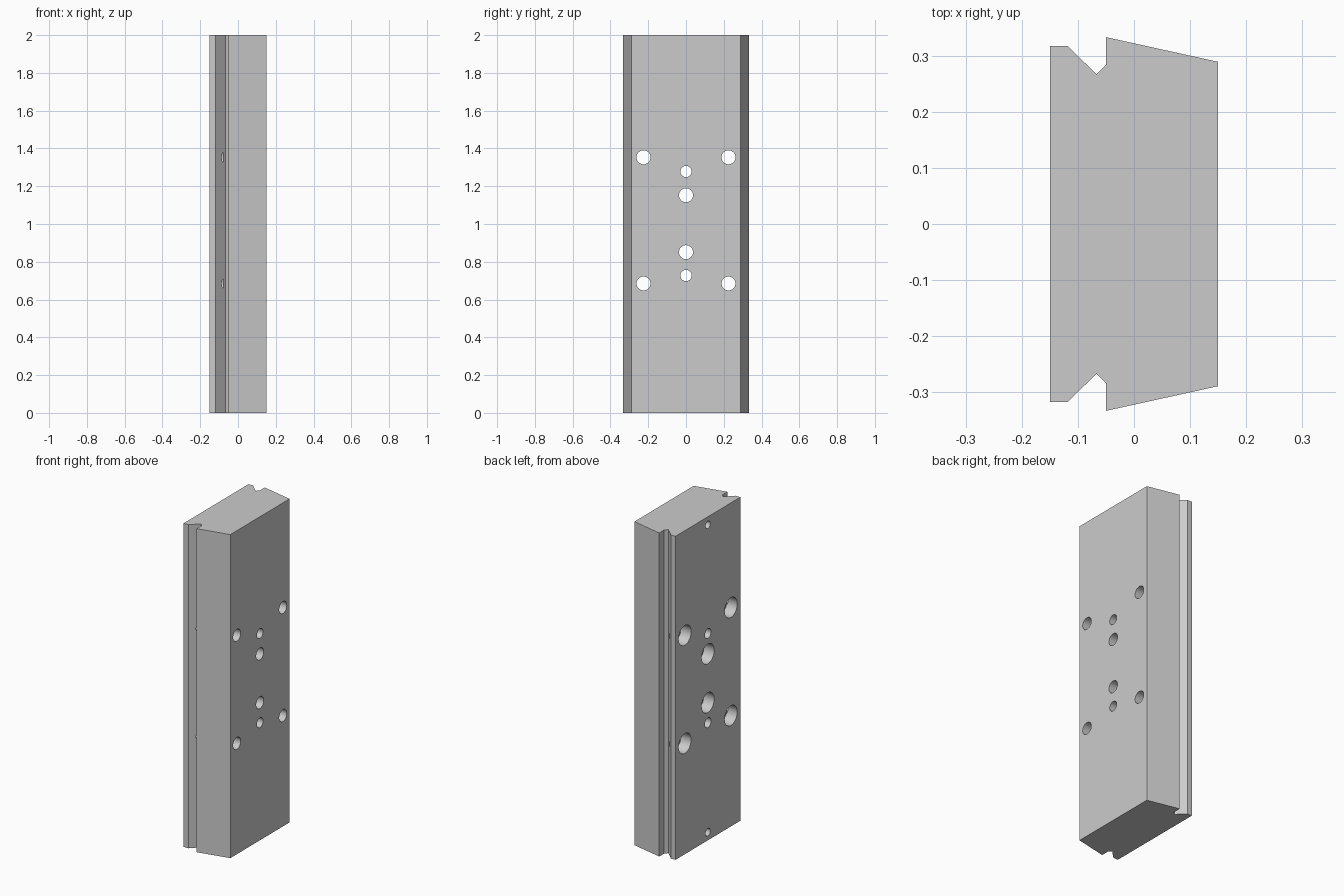
import bpy
import bmesh
from math import pi, radians
from mathutils import Matrix

if "Cube" in bpy.data.objects:
    bpy.data.objects.remove(bpy.data.objects["Cube"], do_unlink=True)

HEIGHT = 2.0
BACK, FACE = -0.15, 0.15   # x of the counterbored face and of the plain face


def make_material(name, rgb):
    mat = bpy.data.materials.new(name)
    mat.use_nodes = True
    colour = (*rgb, 1.0)
    mat.diffuse_color = colour
    mat.node_tree.nodes["Principled BSDF"].inputs["Base Color"].default_value = colour
    return mat


def make_object(name, bm):
    bmesh.ops.recalc_face_normals(bm, faces=bm.faces)
    mesh = bpy.data.meshes.new(name)
    bm.to_mesh(mesh)
    bm.free()
    obj = bpy.data.objects.new(name, mesh)
    bpy.context.collection.objects.link(obj)
    return obj


def cut_holes(target, name, holes, x0, x1):
    """Drill (y, z, radius) holes along x from x0 to x1."""
    bm = bmesh.new()
    for y, z, r in holes:
        place = Matrix.Translation(((x0 + x1) / 2, y, z)) @ Matrix.Rotation(pi / 2, 4, 'Y')
        bmesh.ops.create_cone(bm, cap_ends=True, segments=40, radius1=r, radius2=r,
                              depth=x1 - x0, matrix=place)
    cutter = make_object(name, bm)
    cutter.hide_render = True
    mod = target.modifiers.new(name, 'BOOLEAN')
    mod.operation = 'DIFFERENCE'
    mod.solver = 'EXACT'
    mod.object = cutter
    bpy.ops.object.modifier_apply(modifier=mod.name)
    bpy.data.objects.remove(cutter, do_unlink=True)


# Plate: mirrored cross-section with V grooves and tapered flanks, extruded upward
half = [(BACK, 0.317), (-0.118, 0.317), (-0.067, 0.267),
        (-0.05, 0.284), (-0.05, 0.333), (FACE, 0.289)]
outline = half + [(x, -y) for x, y in reversed(half)]
bm = bmesh.new()
base = bm.faces.new([bm.verts.new((x, y, 0)) for x, y in outline])
extruded = bmesh.ops.extrude_face_region(bm, geom=[base])["geom"]
bmesh.ops.translate(bm, vec=(0, 0, HEIGHT),
                    verts=[v for v in extruded if isinstance(v, bmesh.types.BMVert)])
plate = make_object("mounting_plate", bm)
plate.data.materials.append(make_material("plain grey", (0.6, 0.6, 0.6)))
bpy.context.view_layer.objects.active = plate
plate.select_set(True)

# Bolt holes, dowel holes, counterbores and blind end holes
bolts = [(y, z) for y in (-0.225, 0.225) for z in (0.685, 1.353)]
bolts += [(0, 0.851), (0, 1.152)]
dowels = [(0, 0.727, 0.03), (0, 1.278, 0.03)]
cut_holes(plate, "through_holes", [(y, z, 0.037) for y, z in bolts] + dowels,
          BACK - 0.1, FACE + 0.1)
cut_holes(plate, "counterbores", [(y, z, 0.061) for y, z in bolts], BACK - 0.1, -0.08)
cut_holes(plate, "end_holes", [(0, z, 0.023) for z in (0.05, HEIGHT - 0.05)],
          BACK - 0.1, -0.03)

# Smooth bores, crisp edges
bpy.ops.object.shade_smooth_by_angle(angle=radians(30))
